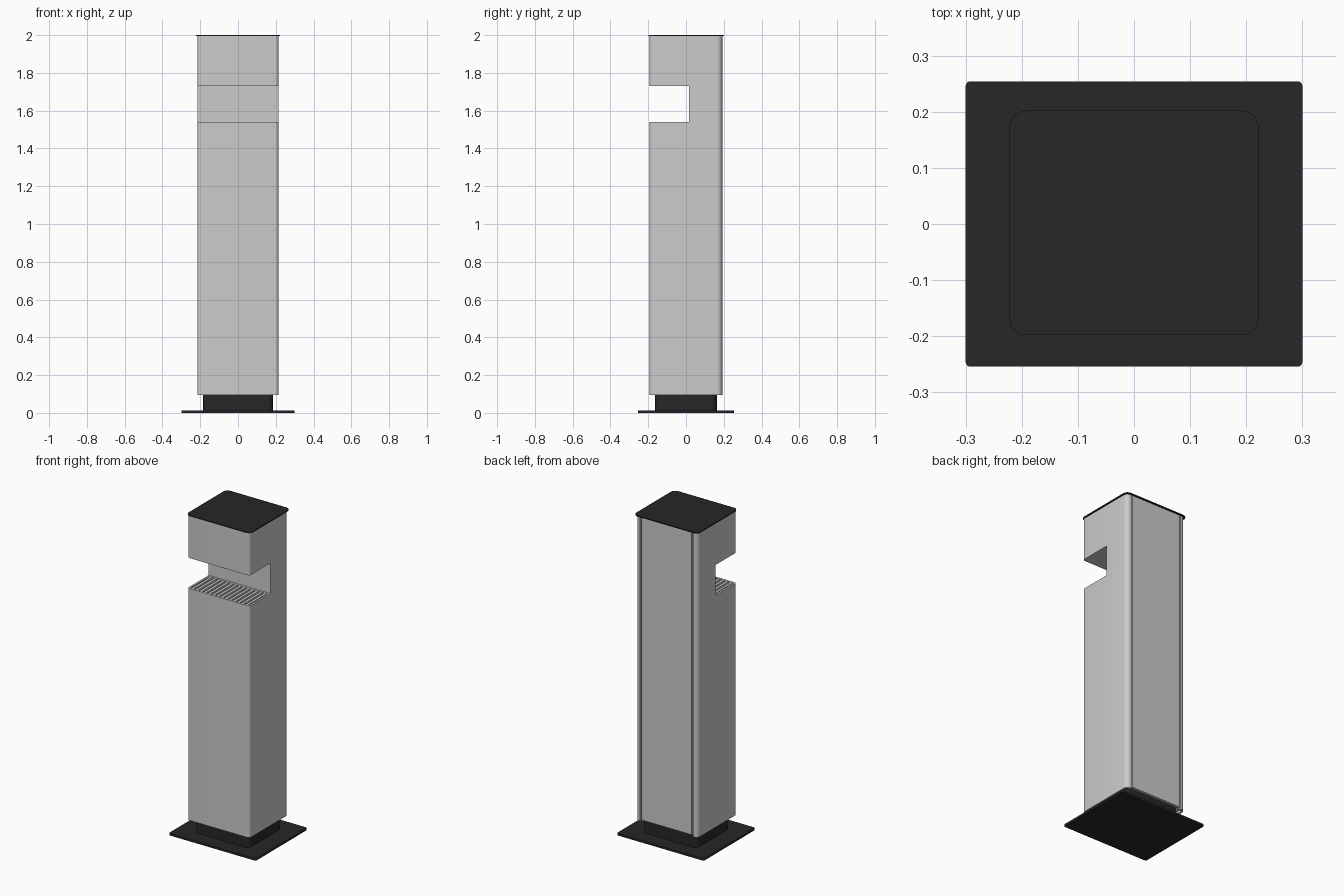
import bpy, bmesh, math

if "Cube" in bpy.data.objects:
    bpy.data.objects.remove(bpy.data.objects["Cube"])


def colour(name, rgb):
    m = bpy.data.materials.new(name)
    m.diffuse_color = (*rgb, 1)
    m.use_nodes = True
    m.node_tree.nodes["Principled BSDF"].inputs["Base Color"].default_value = m.diffuse_color
    return m


DARK = colour("dark_steel", (0.02, 0.02, 0.02))


def prism(name, x0, x1, y0, y1, z0, z1, r_front=0, r_back=0, seg=6, mat=None):
    """Upright box with rounded vertical corners."""
    pts = []
    for cx, cy, r, start in ((x1, y1, r_back, 0), (x0, y1, r_back, 90),
                             (x0, y0, r_front, 180), (x1, y0, r_front, 270)):
        if r == 0:
            pts.append((cx, cy))
            continue
        ox = cx - r if cx == x1 else cx + r
        oy = cy - r if cy == y1 else cy + r
        for i in range(seg + 1):
            a = math.radians(start + 90 * i / seg)
            pts.append((ox + r * math.cos(a), oy + r * math.sin(a)))
    bm = bmesh.new()
    face = bm.faces.new([bm.verts.new((x, y, z0)) for x, y in pts])
    ext = bmesh.ops.extrude_face_region(bm, geom=[face])
    for v in ext["geom"]:
        if isinstance(v, bmesh.types.BMVert):
            v.co.z = z1
    bmesh.ops.recalc_face_normals(bm, faces=bm.faces)
    me = bpy.data.meshes.new(name)
    bm.to_mesh(me)
    bm.free()
    ob = bpy.data.objects.new(name, me)
    bpy.context.collection.objects.link(ob)
    if mat:
        me.materials.append(mat)
    return ob


def select(ob):
    bpy.ops.object.select_all(action='DESELECT')
    ob.select_set(True)
    bpy.context.view_layer.objects.active = ob


def cut(ob, *box):
    """Subtract a box from the object and discard the cutter."""
    c = prism("cutter", *box)
    c.hide_render = True
    m = ob.modifiers.new("cut", 'BOOLEAN')
    m.operation, m.solver, m.object = 'DIFFERENCE', 'EXACT', c
    select(ob)
    bpy.ops.object.modifier_apply(modifier=m.name)
    bpy.data.objects.remove(c)


def smooth(ob):
    select(ob)
    bpy.ops.object.shade_smooth_by_angle(angle=math.radians(30))


# Base plate, plinth and lid
base = prism("base_plate", -0.3, 0.3, -0.254, 0.254, 0, 0.013, 0.008, 0.008, mat=DARK)
plinth = prism("plinth", -0.185, 0.185, -0.163, 0.163, 0.013, 0.125, 0.03, 0.03, mat=DARK)
lid = prism("lid", -0.222, 0.222, -0.198, 0.202, 1.994, 2.0, 0.03, 0.03, mat=DARK)

# Housing: notch, hollow bin, opening under the grille
body = prism("housing", -0.214, 0.214, -0.192, 0.192, 0.095, 1.994, 0.015, 0.028)
cut(body, -0.3, 0.3, -0.3, 0.015, 1.54, 1.73)
cut(body, -0.202, 0.202, -0.18, 0.175, 0.0, 1.51)
cut(body, -0.202, 0.202, -0.18, 0.003, 1.45, 1.6)

# Rear door seams and bottom gap
for s in (-1, 1):
    cut(body, s * 0.177 - 0.004, s * 0.177 + 0.004, 0.182, 0.3, 0.0, 1.99)
cut(body, -0.173, 0.173, 0.17, 0.3, 0.0, 0.105)

# Floor inside the bin
prism("bin_floor", -0.202, 0.202, -0.18, 0.175, 0.11, 0.12)

# Grille bars
count = 14
pitch = 0.404 / count
for i in range(count):
    x = -0.202 + (i + 0.5) * pitch
    prism("grille_bar", x - 0.008, x + 0.008, -0.181, 0.004, 1.525, 1.539)

for ob in (base, plinth, lid, body):
    smooth(ob)
